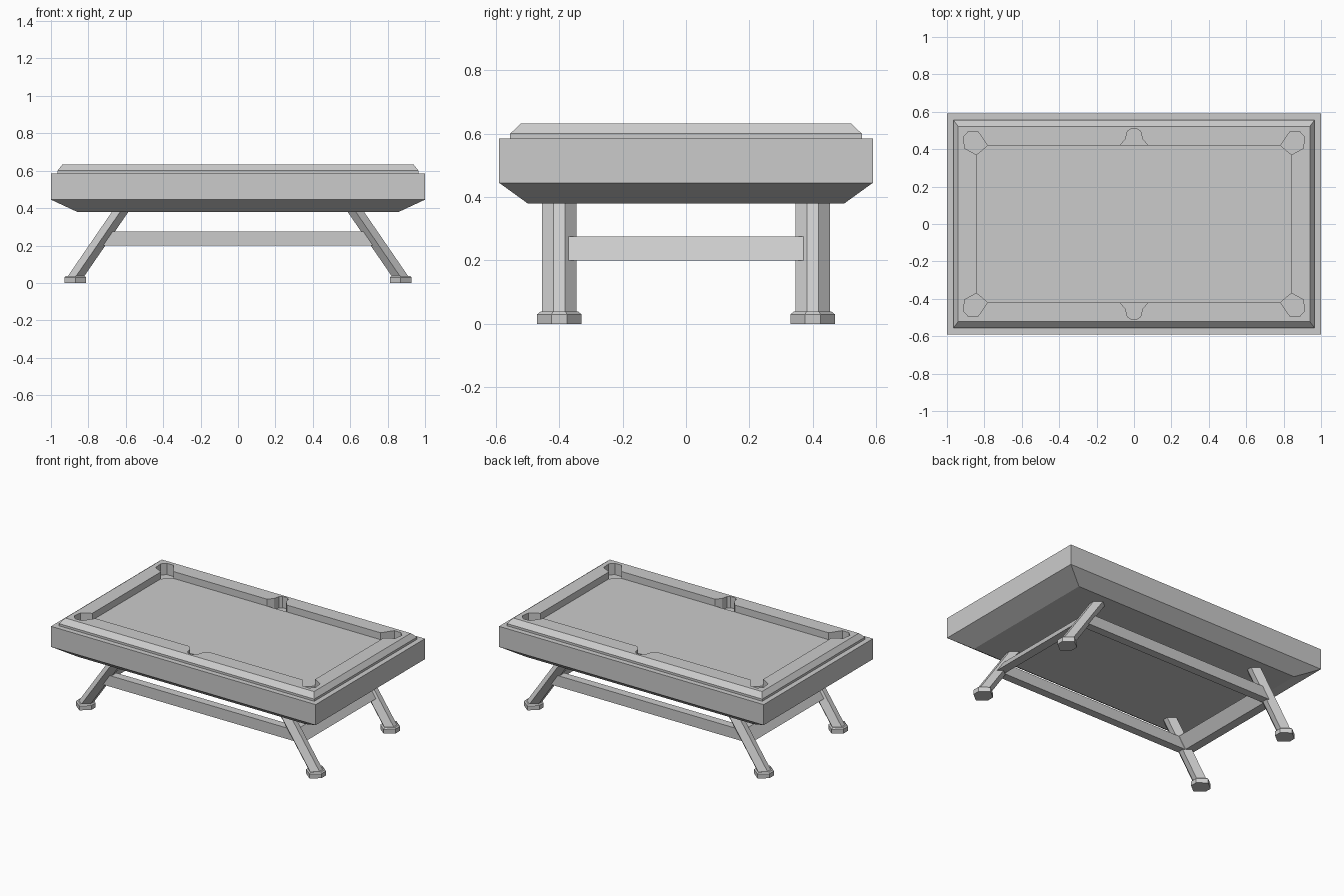
import bpy, bmesh
from mathutils import Vector

if "Cube" in bpy.data.objects:
    bpy.data.objects.remove(bpy.data.objects["Cube"])


def loft(name, rings):
    """Closed solid through equal-length rings of 3D points."""
    bm = bmesh.new()
    loops = [[bm.verts.new(p) for p in r] for r in rings]
    n = len(loops[0])
    for a, b in zip(loops, loops[1:]):
        for i in range(n):
            j = (i + 1) % n
            bm.faces.new((a[i], a[j], b[j], b[i]))
    bm.faces.new(loops[0][::-1])
    bm.faces.new(loops[-1])
    bmesh.ops.recalc_face_normals(bm, faces=bm.faces)
    me = bpy.data.meshes.new(name)
    bm.to_mesh(me)
    bm.free()
    ob = bpy.data.objects.new(name, me)
    bpy.context.collection.objects.link(ob)
    return ob


def rect(hx, hy, z):
    return [(-hx, -hy, z), (hx, -hy, z), (hx, hy, z), (-hx, hy, z)]


def prism(name, outline, z0, z1):
    return loft(name, [[(x, y, z) for x, y in outline] for z in (z0, z1)])


def cut(target, cutter):
    m = target.modifiers.new("cut", 'BOOLEAN')
    m.operation, m.object, m.solver = 'DIFFERENCE', cutter, 'EXACT'
    bpy.context.view_layer.objects.active = target
    bpy.ops.object.modifier_apply(modifier=m.name)
    bpy.data.objects.remove(cutter)


# Cabinet body with a tapered underside, and the bevelled rail on top
cabinet = loft("cabinet", [rect(0.86, 0.50, 0.38), rect(1.0, 0.59, 0.445),
                           rect(1.0, 0.59, 0.585)])
rail = loft("cushion_rail", [rect(0.965, 0.555, 0.57), rect(0.965, 0.555, 0.60),
                             rect(0.94, 0.522, 0.632)])

# Pocket outlines in the +x +y quarter, running counter-clockwise
corner = [(0.842, 0.37), (0.905, 0.405), (0.912, 0.465), (0.885, 0.495),
          (0.835, 0.495), (0.783, 0.42)]
side_half = [(0.075, 0.42), (0.045, 0.455), (0.035, 0.495), (0.018, 0.508)]
side = side_half + [(-x, y) for x, y in side_half[::-1]]

# Play area opening: quarter outline mirrored to the full loop
upper = corner + side + [(-x, y) for x, y in corner[::-1]]
opening = upper + [(-x, -y) for x, y in upper]
cut(rail, prism("opening_cutter", opening, 0.5, 0.7))

# Sunken pocket floors in the cabinet top
for sy in (1, -1):
    cut(cabinet, prism("pocket_cutter", [(x, y * sy) for x, y in side], 0.555, 0.7))
    for sx in (1, -1):
        cut(cabinet, prism("pocket_cutter", [(x * sx, y * sy) for x, y in corner], 0.555, 0.7))


def leg_x(z):
    return 0.87 - 0.686 * (z - 0.03)


def hexagon(cx, cy, hx, hy, flat, z):
    pts = [(hx, -flat), (hx, flat), (0, hy), (-hx, flat), (-hx, -flat), (0, -hy)]
    return [(cx + x, cy + y, z) for x, y in pts]


# Splayed six-sided legs on wide feet
for sx, end in ((1, "right"), (-1, "left")):
    for sy, face in ((1, "back"), (-1, "front")):
        cy = 0.4 * sy
        loft(f"{face}_{end}_leg", [hexagon(sx * leg_x(z), cy, 0.044, 0.055, 0.018, z)
                                   for z in (0.02, 0.40)])
        loft(f"{face}_{end}_foot", [
            hexagon(sx * 0.87, cy, 0.058, 0.07, 0.024, 0.0),
            hexagon(sx * 0.87, cy, 0.058, 0.07, 0.024, 0.03),
            hexagon(sx * 0.87, cy, 0.05, 0.06, 0.02, 0.038)])

# Stretchers: long ones end inside the legs, cross ones lean with the legs
for sy, face in ((1, "back"), (-1, "front")):
    loft(f"{face}_stretcher", [[(x, y + 0.4 * sy, z) for x, y, z in rect(leg_x(z), 0.028, z)]
                               for z in (0.20, 0.275)])
for sx, end in ((1, "right"), (-1, "left")):
    loft(f"{end}_stretcher", [[(x + sx * leg_x(z), y, z) for x, y, z in rect(0.03, 0.39, z)]
                              for z in (0.20, 0.275)])
